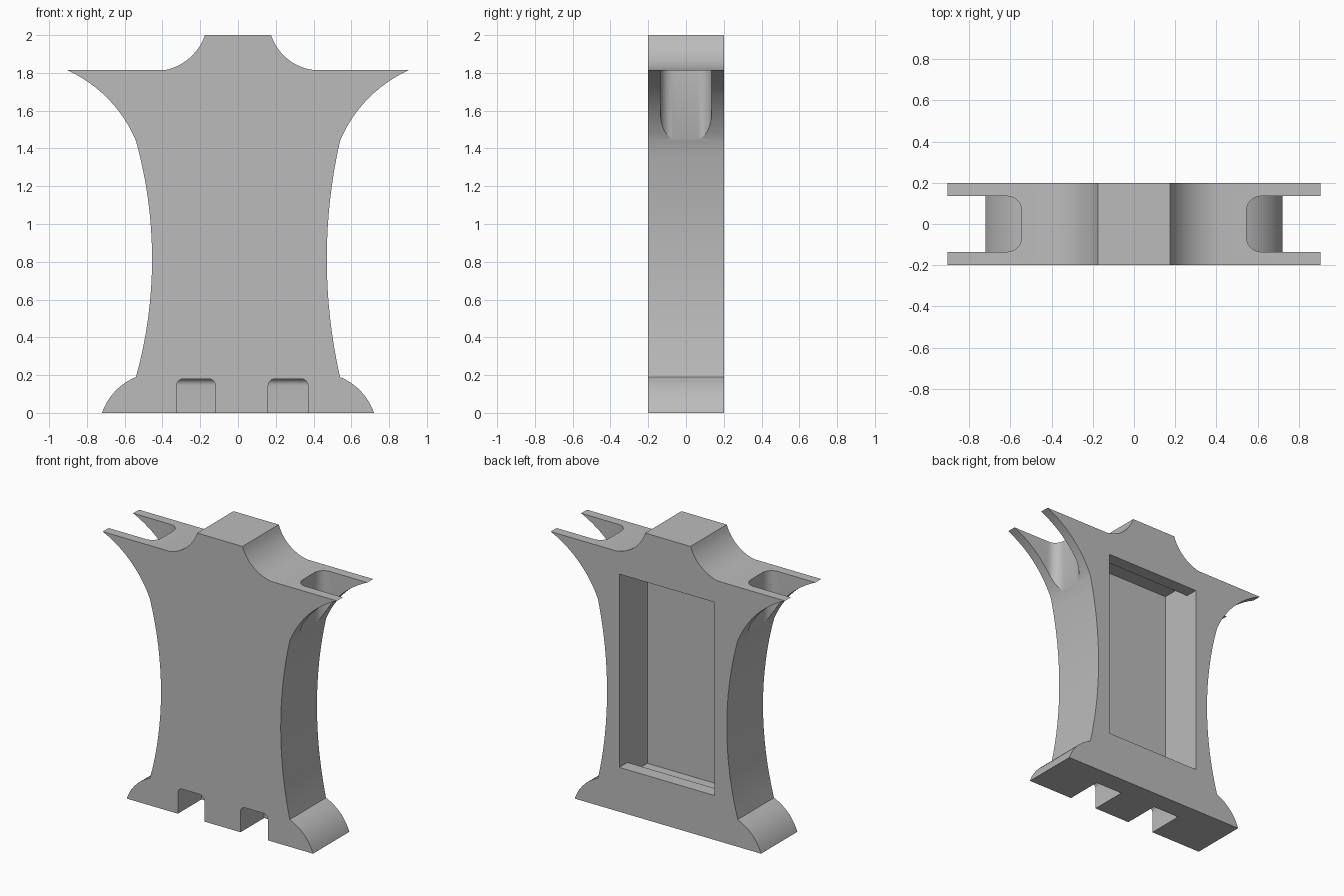
import bpy, bmesh, math
from mathutils import Vector

cube = bpy.data.objects.get("Cube")
if cube:
    bpy.data.objects.remove(cube, do_unlink=True)

grey = bpy.data.materials.new("plain grey")
grey.use_nodes = True
GREY = (0.5, 0.5, 0.5, 1)
grey.diffuse_color = GREY
grey.node_tree.nodes["Principled BSDF"].inputs["Base Color"].default_value = GREY


def arc(a, m, b, n=12):
    """Points on the circle from a through m to b."""
    a, m, b = Vector(a), Vector(m), Vector(b)
    d = 2 * (a.x * (m.y - b.y) + m.x * (b.y - a.y) + b.x * (a.y - m.y))
    sa, sm, sb = a.dot(a), m.dot(m), b.dot(b)
    c = Vector(((sa * (m.y - b.y) + sm * (b.y - a.y) + sb * (a.y - m.y)) / d,
                (sa * (b.x - m.x) + sm * (a.x - b.x) + sb * (m.x - a.x)) / d))
    start = math.atan2(a.y - c.y, a.x - c.x)
    end = math.atan2(b.y - c.y, b.x - c.x)
    sweep = math.remainder(end - start, math.tau)
    r = (a - c).length
    return [(c.x + r * math.cos(start + sweep * i / n),
             c.y + r * math.sin(start + sweep * i / n)) for i in range(n + 1)]


def side(waist, shoulder):
    """Right half of the outline, from the foot to the crown."""
    foot = arc((0.72, 0), (0.65, 0.115), (0.54, 0.19))
    middle = arc((0.54, 0.19), (waist, 0.82), (0.54, 1.44), 16)
    wing = arc((0.54, 1.44), (0.685, 1.66), (0.905, 1.815))
    crown = arc((shoulder, 1.815), (0.255, 1.88), (0.175, 2))
    return foot + middle[1:] + wing[1:] + crown


def new_object(name, bm):
    bmesh.ops.recalc_face_normals(bm, faces=bm.faces)
    mesh = bpy.data.meshes.new(name)
    bm.to_mesh(mesh)
    bm.free()
    mesh.materials.append(grey)
    ob = bpy.data.objects.new(name, mesh)
    bpy.context.collection.objects.link(ob)
    return ob


# Main plate: the outline extruded front to back
outline = side(0.47, 0.4) + [(-x, z) for x, z in reversed(side(0.455, 0.385))]
bm = bmesh.new()
face = bm.faces.new([bm.verts.new((x, -0.2, z)) for x, z in outline])
grown = bmesh.ops.extrude_face_region(bm, geom=[face])
bmesh.ops.translate(bm, vec=(0, 0.4, 0),
                    verts=[v for v in grown["geom"] if isinstance(v, bmesh.types.BMVert)])
body = new_object("body_plate", bm)


def cut(name, low, high, radius=0, rounded=None):
    """Subtract a box; edges accepted by the rule are rounded."""
    bm = bmesh.new()
    bmesh.ops.create_cube(bm, size=1)
    for v in bm.verts:
        v.co = [l if c < 0 else h for c, l, h in zip(v.co, low, high)]
    if radius:
        edges = [e for e in bm.edges if rounded(*e.verts)]
        bmesh.ops.bevel(bm, geom=edges, offset=radius, segments=6,
                        affect='EDGES', profile=0.5)
    cutter = new_object(name, bm)
    cutter.hide_render = True
    mod = body.modifiers.new(name, 'BOOLEAN')
    mod.object, mod.operation, mod.solver = cutter, 'DIFFERENCE', 'EXACT'
    bpy.context.view_layer.objects.active = body
    bpy.ops.object.modifier_apply(modifier=name)
    bpy.data.objects.remove(cutter, do_unlink=True)


# Slots through the shoulder wings, rounded at their inner corners
for s in (1, -1):
    x0, x1 = sorted((s * 0.545, s * 1.1))
    cut("wing_slot", (x0, -0.135, 1.3), (x1, 0.135, 1.9), 0.07,
        lambda a, b: abs(a.co.x) < 0.6 and abs(b.co.x) < 0.6 and abs(a.co.z - b.co.z) > 0.1)

# Notches at the foot, open to the front and below
for x0, x1 in ((-0.325, -0.12), (0.16, 0.37)):
    cut("foot_notch", (x0, -0.3, -0.1), (x1, 0.06, 0.18), 0.035,
        lambda a, b: a.co.z > 0 and b.co.z > 0 and (a.co.y > 0 or b.co.y > 0))

# Recess in the back, with deeper grooves behind its top and bottom lips
cut("back_recess", (-0.36, -0.11, 0.31), (0.375, 0.3, 1.66))
cut("recess_groove", (-0.36, -0.11, 0.22), (0.375, 0.11, 1.75))

# Smooth curves, crisp corners
bpy.ops.object.select_all(action='DESELECT')
body.select_set(True)
bpy.context.view_layer.objects.active = body
bpy.ops.object.shade_smooth_by_angle(angle=math.radians(25))
